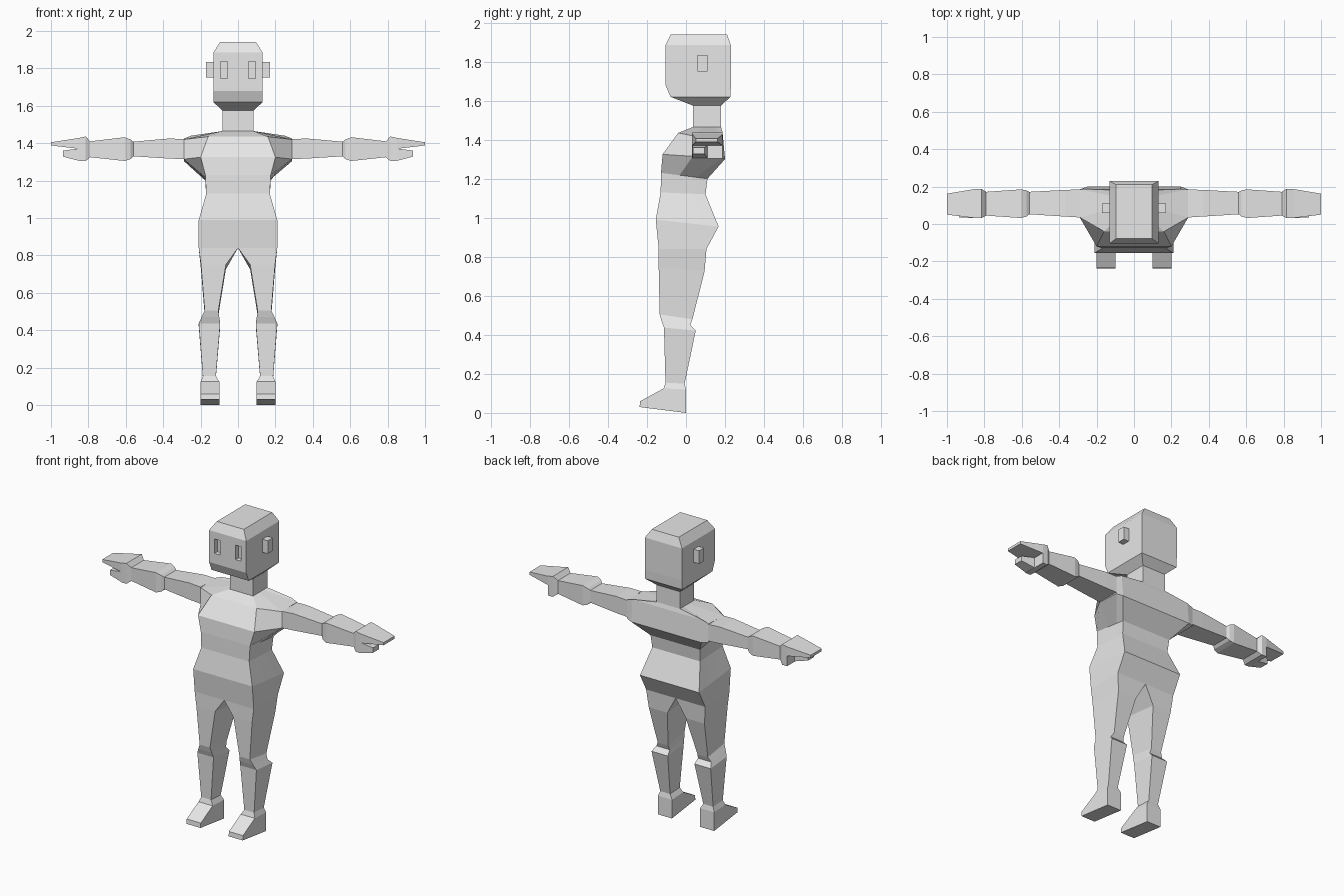
import bpy, bmesh

if "Cube" in bpy.data.objects:
    bpy.data.objects.remove(bpy.data.objects["Cube"])

grey = bpy.data.materials.new("light_grey")
grey.diffuse_color = (0.8, 0.8, 0.8, 1)
grey.use_nodes = True
grey.node_tree.nodes["Principled BSDF"].inputs["Base Color"].default_value = grey.diffuse_color


def loft(name, rings, start=True, end=True, mirror=False):
    """Skin a list of equal-length point rings; optionally mirror over x."""
    bm = bmesh.new()
    vs = [[bm.verts.new(p) for p in r] for r in rings]
    n = len(vs[0])
    for a, b in zip(vs, vs[1:]):
        for i in range(n):
            j = (i + 1) % n
            bm.faces.new((a[i], a[j], b[j], b[i]))
    if start:
        bm.faces.new(vs[0][::-1])
    if end:
        bm.faces.new(vs[-1])
    bmesh.ops.recalc_face_normals(bm, faces=bm.faces[:])
    me = bpy.data.meshes.new(name)
    bm.to_mesh(me)
    bm.free()
    me.materials.append(grey)
    ob = bpy.data.objects.new(name, me)
    bpy.context.collection.objects.link(ob)
    if mirror:
        m = ob.modifiers.new("mirror", 'MIRROR')
        m.use_mirror_merge = False
    return ob


def level(x0, x1, fy, fz, by, bz):
    """Four-sided ring tilted from a front edge to a back edge."""
    return [(x0, fy, fz), (x1, fy, fz), (x1, by, bz), (x0, by, bz)]


def slice_x(x, y0, y1, z0, z1):
    """Four-sided upright ring at a given x."""
    return [(x, y0, z0), (x, y1, z0), (x, y1, z1), (x, y0, z1)]


def box(name, x0, x1, y0, y1, z0, z1, mirror=True):
    return loft(name, [slice_x(x0, y0, y1, z0, z1), slice_x(x1, y0, y1, z0, z1)], mirror=mirror)


def symmetric(half):
    """Complete a front-to-back half ring across the middle."""
    return half + [(-x, y, z) for x, y, z in reversed(half)]


def trunk(w, fy, fz, by, bz):
    """Eight-point trunk ring with flat sides."""
    return symmetric([(w, fy + (by - fy) * t, fz + (bz - fz) * t) for t in (0, .4, .75, 1)])


# Torso from hips to neck base, with broad shoulders
loft("torso", [
    trunk(.21, -.14, .84, .105, .84),
    trunk(.21, -.155, .99, .167, .955),
    trunk(.17, -.13, 1.13, .10, 1.12),
    trunk(.175, -.128, 1.23, .11, 1.20),
    symmetric([(.2, -.12, 1.325), (.29, .035, 1.315), (.29, .185, 1.305), (.25, .2, 1.30)]),
    symmetric([(.16, -.04, 1.435), (.29, .035, 1.42), (.29, .185, 1.425), (.25, .187, 1.44)]),
    trunk(.083, .035, 1.465, .18, 1.465),
], start=False, end=False)

# Neck
loft("neck", [level(-.083, .083, .035, 1.465, .18, 1.465),
              level(-.083, .083, .035, 1.575, .18, 1.575)], False, False)

# Head with sloped jaw and bevelled crown
head = loft("head", [
    level(-.083, .083, .035, 1.575, .18, 1.575),
    level(-.132, .132, -.08, 1.62, .228, 1.62),
    level(-.132, .132, -.105, 1.68, .23, 1.68),
    level(-.132, .132, -.105, 1.885, .23, 1.885),
    level(-.096, .096, -.078, 1.94, .21, 1.94),
], start=False)
# close the jaw underneath so the eye cut works on a solid
bm = bmesh.new()
bm.from_mesh(head.data)
bmesh.ops.holes_fill(bm, edges=bm.edges[:])
bmesh.ops.recalc_face_normals(bm, faces=bm.faces[:])
bm.to_mesh(head.data)
bm.free()

# Recessed eyes
for side, s in (("left", 1), ("right", -1)):
    cutter = box("eye_cutter_" + side, min(.056 * s, .094 * s), max(.056 * s, .094 * s),
                 -.2, -.075, 1.745, 1.838, mirror=False)
    cutter.hide_render = True
    cutter.hide_set(True)
    cut = head.modifiers.new("eye_" + side, 'BOOLEAN')
    cut.operation = 'DIFFERENCE'
    cut.solver = 'EXACT'
    cut.object = cutter

# Ears
box("ears", .13, .17, .06, .11, 1.75, 1.834)

# Arms: upper arm, elbow, forearm, flared wrist
loft("arms", [
    slice_x(.29, .035, .185, 1.315, 1.422),
    slice_x(.37, .04, .182, 1.318, 1.425),
    slice_x(.56, .052, .172, 1.33, 1.408),
    slice_x(.575, .04, .18, 1.315, 1.42),
    slice_x(.605, .032, .185, 1.305, 1.432),
    slice_x(.79, .045, .172, 1.325, 1.41),
    slice_x(.815, .032, .187, 1.304, 1.436),
    slice_x(.85, .032, .187, 1.304, 1.428),
], start=False, mirror=True)

# Fingers and thumbs
loft("fingers", [slice_x(.85, .032, .187, 1.37, 1.428),
                 slice_x(1.0, .05, .162, 1.388, 1.405)], start=False, mirror=True)
loft("thumbs", [slice_x(.85, .032, .11, 1.306, 1.372),
                slice_x(.935, .035, .095, 1.328, 1.36)], start=False, mirror=True)

# Legs and wedge feet
loft("legs", [
    level(0, .21, -.14, .84, .105, .84),
    level(.065, .198, -.14, .75, .095, .725),
    level(.105, .178, -.135, .505, .033, .48),
    level(.10, .195, -.125, .47, .022, .45),
    level(.095, .21, -.113, .437, .05, .422),
    level(.118, .188, -.105, .155, -.007, .15),
    level(.10, .20, -.115, .125, 0, .12),
    level(.10, .20, -.235, .06, 0, .04),
    level(.10, .20, -.238, .03, 0, 0),
], start=False, mirror=True)
